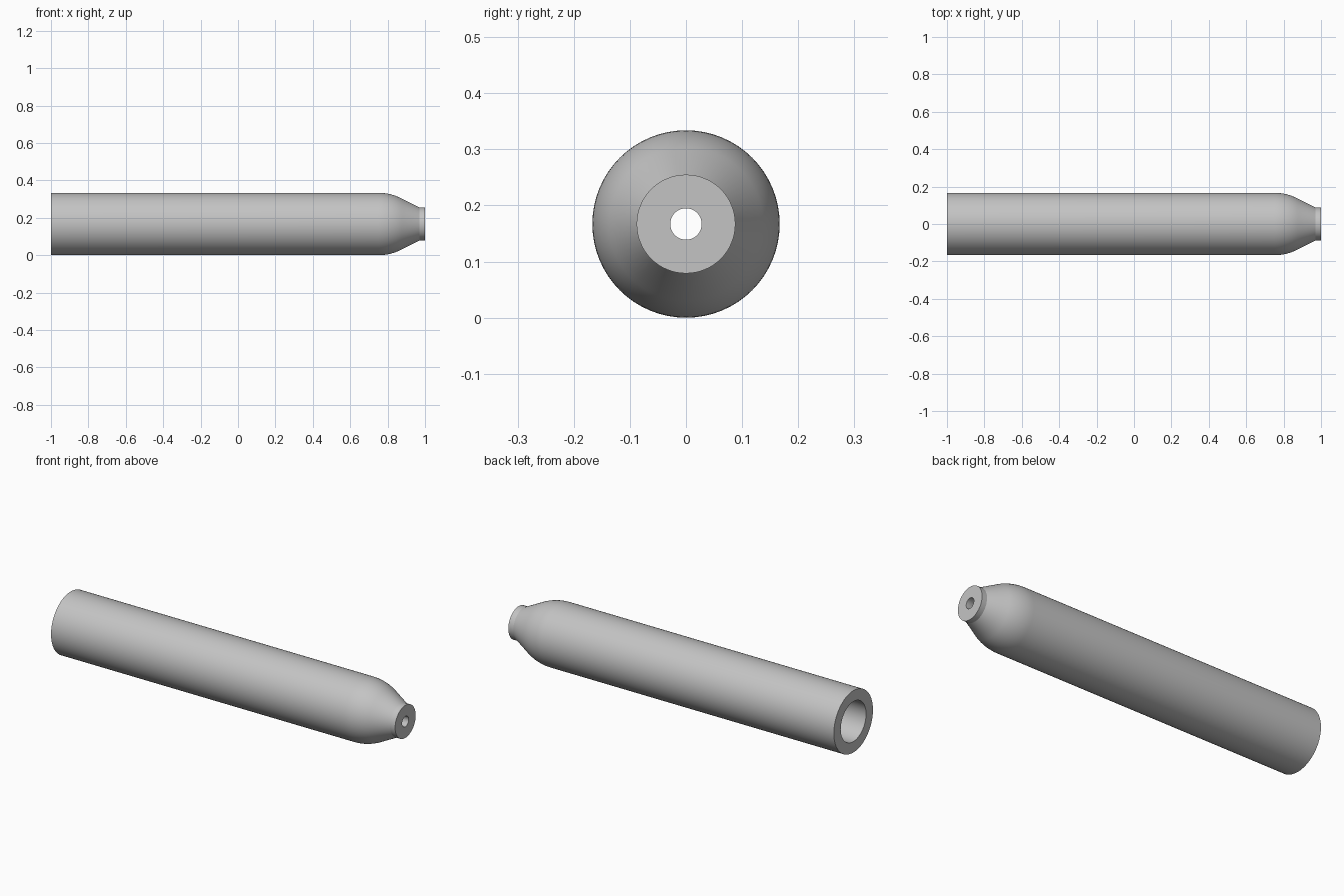
import bpy, bmesh
from math import sin, cos, radians, pi
from mathutils import Vector

if "Cube" in bpy.data.objects:
    bpy.data.objects.remove(bpy.data.objects["Cube"], do_unlink=True)

RADIUS = 0.167      # outer tube
BORE = 0.108        # wide bore at the rear
TIP = 0.088         # nozzle collar
HOLE = 0.028        # small hole through the tip
ARC = 0.27          # shoulder curvature
SHOULDER = 0.75     # where the shoulder starts

# Grey metal
metal = bpy.data.materials.new("grey_metal")
metal.use_nodes = True
colour = (0.55, 0.55, 0.55, 1)
metal.diffuse_color = colour
metal.node_tree.nodes["Principled BSDF"].inputs["Base Color"].default_value = colour

# Closed half section as (x, radius): rear rim, tube, rounded shoulder, collar, bore
shoulder = [(SHOULDER + ARC * sin(radians(a)), RADIUS - ARC * (1 - cos(radians(a))))
            for a in range(0, 31, 3)]
profile = [(-1, BORE), (-1, RADIUS), *shoulder, (0.97, TIP), (1, TIP),
           (1, HOLE), (0.94, HOLE), (0.76, BORE)]

# Revolve the section around the long axis
bm = bmesh.new()
verts = [bm.verts.new((x, 0, r)) for x, r in profile]
edges = [bm.edges.new((v, verts[(i + 1) % len(verts)])) for i, v in enumerate(verts)]
bmesh.ops.spin(bm, geom=verts + edges, cent=(0, 0, 0), axis=(1, 0, 0),
               angle=2 * pi, steps=64, use_merge=False)
bmesh.ops.remove_doubles(bm, verts=bm.verts, dist=0.0001)
bmesh.ops.recalc_face_normals(bm, faces=bm.faces)
bmesh.ops.translate(bm, verts=bm.verts, vec=Vector((0, 0, RADIUS)))

mesh = bpy.data.meshes.new("nozzle_tube")
bm.to_mesh(mesh)
bm.free()
mesh.materials.append(metal)
tube = bpy.data.objects.new("nozzle_tube", mesh)
bpy.context.collection.objects.link(tube)

# Smooth sides with crisp rims
bpy.ops.object.select_all(action="DESELECT")
tube.select_set(True)
bpy.context.view_layer.objects.active = tube
bpy.ops.object.shade_smooth_by_angle(angle=radians(25))
